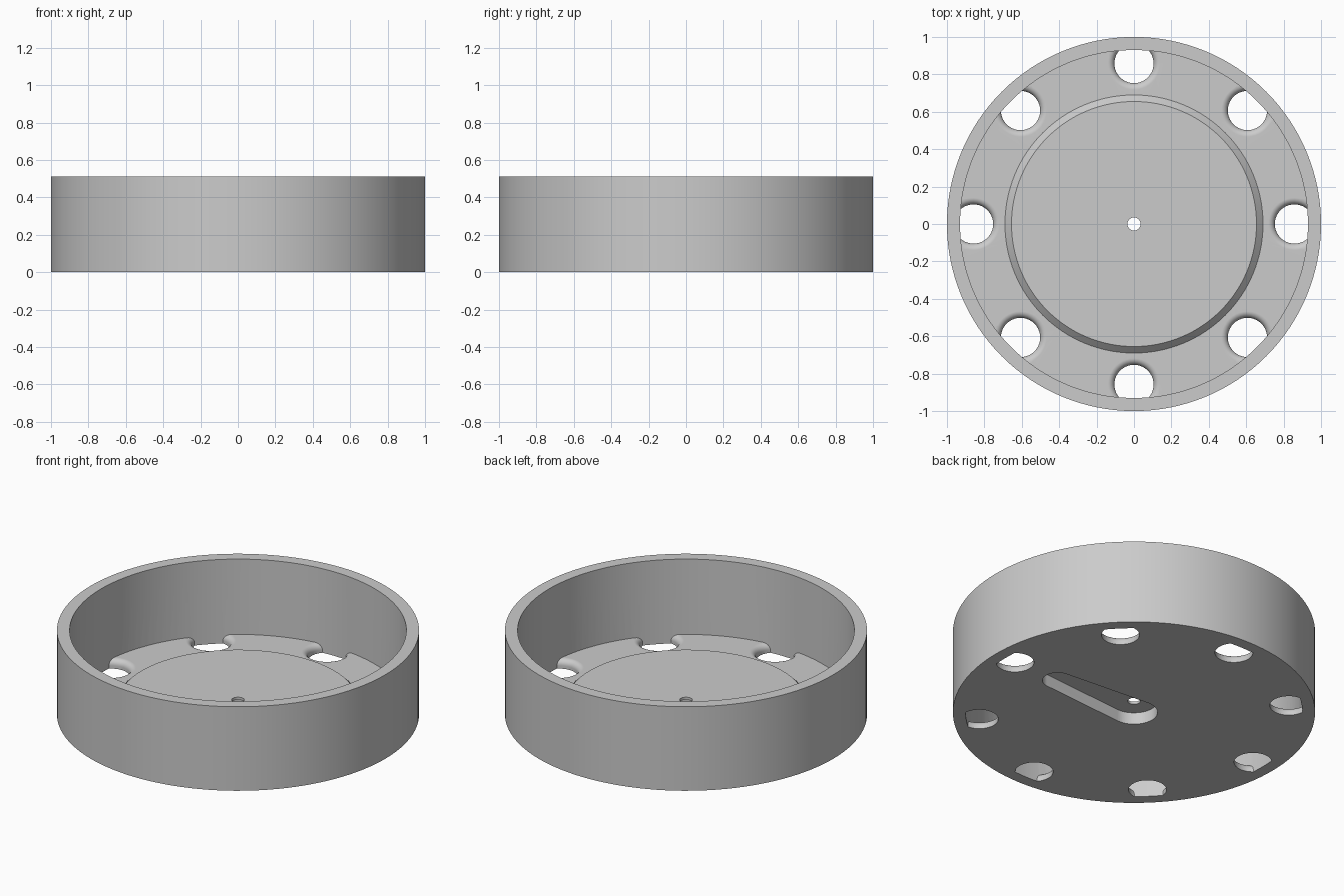
import bpy, bmesh, math
from mathutils import Matrix, Vector

HEIGHT, FLOOR, HUB, SLOT = 0.512, 0.053, 0.088, 0.072
INNER = 0.93

if "Cube" in bpy.data.objects:
    bpy.data.objects.remove(bpy.data.objects["Cube"], do_unlink=True)

grey = bpy.data.materials.new("plain_grey")
grey.use_nodes = True
colour = (0.6, 0.6, 0.6, 1)
grey.diffuse_color = colour
grey.node_tree.nodes["Principled BSDF"].inputs["Base Color"].default_value = colour


def finish(name, bm):
    bmesh.ops.remove_doubles(bm, verts=bm.verts, dist=1e-5)
    bmesh.ops.recalc_face_normals(bm, faces=bm.faces)
    mesh = bpy.data.meshes.new(name)
    bm.to_mesh(mesh)
    bm.free()
    mesh.materials.append(grey)
    ob = bpy.data.objects.new(name, mesh)
    bpy.context.collection.objects.link(ob)
    return ob


def lathe(name, profile, steps, closed=False, centre=(0, 0, 0)):
    """Revolve (radius, z) points about a vertical axis through centre."""
    bm = bmesh.new()
    verts = [bm.verts.new((r, 0, z)) for r, z in profile]
    pairs = list(zip(verts, verts[1:])) + ([(verts[-1], verts[0])] if closed else [])
    edges = [bm.edges.new(p) for p in pairs]
    bmesh.ops.spin(bm, geom=verts + edges, cent=(0, 0, 0), axis=(0, 0, 1),
                   angle=math.tau, steps=steps, use_merge=True)
    bmesh.ops.translate(bm, verts=bm.verts, vec=Vector(centre))
    return finish(name, bm)


def combine(target, other, operation):
    """Apply a boolean and remove the second object."""
    mod = target.modifiers.new("join", "BOOLEAN")
    mod.operation, mod.object, mod.solver = operation, other, "EXACT"
    bpy.context.view_layer.update()
    depsgraph = bpy.context.evaluated_depsgraph_get()
    mesh = bpy.data.meshes.new_from_object(target.evaluated_get(depsgraph))
    target.modifiers.clear()
    target.data = mesh
    bpy.data.objects.remove(other, do_unlink=True)


# Floor plate with the raised, chamfered central hub
body = lathe("round_housing", [(0, 0), (0.965, 0), (0.965, FLOOR), (0.69, FLOOR),
                               (0.655, HUB), (0, HUB)], 128)

# Eight holes around the rim, rounded over at their upper edge
hole_r, round_r = 0.105, 0.035
flare = [(hole_r + round_r * (1 - math.cos(a)), FLOOR - round_r + round_r * math.sin(a))
         for a in (math.pi / 2 * i / 6 for i in range(7))]
profile = [(0, -0.1), (hole_r, -0.1)] + flare + [(flare[-1][0], 0.2), (0, 0.2)]
for i in range(8):
    a = math.tau * i / 8
    cutter = lathe("hole_cutter", profile, 40,
                   centre=(0.858 * math.cos(a), 0.858 * math.sin(a), 0))
    combine(body, cutter, "DIFFERENCE")

# Tapered arm slot in the underside: wide at the centre, narrow at the far end
wide, narrow, reach = 0.13, 0.085, 0.55
tangent = math.acos((wide - narrow) / reach)
outline = []
for i in range(25):
    a = tangent + (math.tau - 2 * tangent) * i / 24
    outline.append((wide * math.cos(a), wide * math.sin(a)))
for i in range(17):
    a = -tangent + 2 * tangent * i / 16
    outline.append((reach + narrow * math.cos(a), narrow * math.sin(a)))
bm = bmesh.new()
base = bm.faces.new([bm.verts.new((x, y, -0.1)) for x, y in outline])
top = bmesh.ops.extrude_face_region(bm, geom=[base])["geom"]
bmesh.ops.translate(bm, vec=(0, 0, SLOT + 0.1),
                    verts=[v for v in top if isinstance(v, bmesh.types.BMVert)])
combine(body, finish("slot_cutter", bm), "DIFFERENCE")

# Small axle hole through the centre
axle = lathe("axle_cutter", [(0, -0.1), (0.035, -0.1), (0.035, 0.2), (0, 0.2)], 32)
combine(body, axle, "DIFFERENCE")

# Tall outer wall, which closes off the outer side of the holes
wall = lathe("wall", [(INNER, 0), (1, 0), (1, HEIGHT), (INNER, HEIGHT)], 128, closed=True)
combine(body, wall, "UNION")

# Smooth round surfaces, keeping flat areas flat
bpy.ops.object.select_all(action="DESELECT")
body.select_set(True)
bpy.context.view_layer.objects.active = body
bpy.ops.object.shade_smooth_by_angle(angle=math.radians(30))
weighted = body.modifiers.new("flat_normals", "WEIGHTED_NORMAL")
weighted.keep_sharp = True
